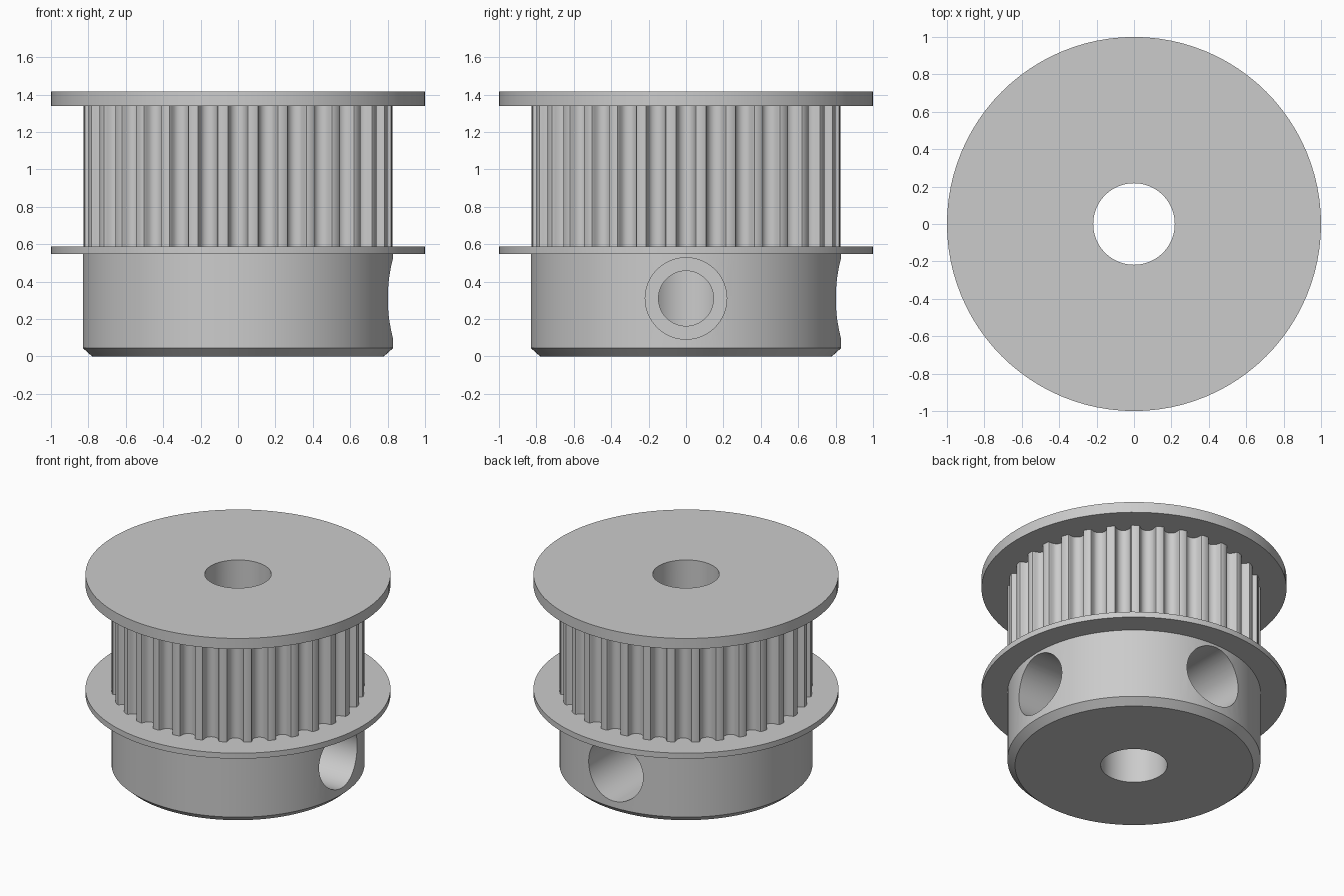
import bpy, bmesh, math
from mathutils import Matrix

cube = bpy.data.objects.get("Cube")
if cube:
    bpy.data.objects.remove(cube, do_unlink=True)

BORE, FLANGE, HUB, TOOTH_TIP = 0.218, 1.0, 0.83, 0.827
TEETH = 32
SEGMENTS = 96

grey = bpy.data.materials.new("plain grey")
grey.use_nodes = True
grey.diffuse_color = (0.6, 0.6, 0.6, 1)
grey.node_tree.nodes["Principled BSDF"].inputs["Base Color"].default_value = (0.6, 0.6, 0.6, 1)


def loft(name, loops, closed=True):
    """Bridge equal-length loops of points; closed joins the last to the first."""
    bm = bmesh.new()
    rings = [[bm.verts.new(p) for p in loop] for loop in loops]
    count = len(rings[0])
    pairs = list(zip(rings, rings[1:]))
    if closed:
        pairs.append((rings[-1], rings[0]))
    else:
        bm.faces.new(rings[0])
        bm.faces.new(rings[-1])
    for a, b in pairs:
        for i in range(count):
            j = (i + 1) % count
            bm.faces.new((a[i], a[j], b[j], b[i]))
    bmesh.ops.recalc_face_normals(bm, faces=bm.faces)
    mesh = bpy.data.meshes.new(name)
    bm.to_mesh(mesh)
    bm.free()
    mesh.materials.append(grey)
    obj = bpy.data.objects.new(name, mesh)
    bpy.context.collection.objects.link(obj)
    return obj


def circle(radius, z, angles=None):
    angles = angles or [math.tau * i / SEGMENTS for i in range(SEGMENTS)]
    return [(radius * math.cos(a), radius * math.sin(a), z) for a in angles]


def lathe(name, profile, closed=True):
    return loft(name, [circle(r, z) for r, z in profile], closed)


def smooth(obj):
    bpy.ops.object.select_all(action="DESELECT")
    obj.select_set(True)
    bpy.context.view_layer.objects.active = obj
    bpy.ops.object.shade_smooth_by_angle(angle=math.radians(30))


# Hub with a chamfered lower rim
hub = lathe("hub", [(BORE, 0), (0.78, 0), (HUB, 0.045), (HUB, 0.547), (BORE, 0.547)])

# Two stepped set screw holes, towards the left side and the back
turns = (Matrix.Rotation(math.pi / 2, 4, "Y"), Matrix.Rotation(-math.pi / 2, 4, "X"))
for turn in turns:
    cutter = lathe("screw_hole_cutter",
                   [(0.147, 0.05), (0.147, 0.33), (0.218, 0.33), (0.218, 1.1)], closed=False)
    cutter.data.transform(Matrix.Translation((0, 0, 0.31)) @ turn)
    cutter.hide_render = True
    cut = hub.modifiers.new("screw_hole", "BOOLEAN")
    cut.operation = "DIFFERENCE"
    cut.solver = "EXACT"
    cut.object = cutter
    bpy.context.view_layer.objects.active = hub
    bpy.ops.object.modifier_apply(modifier=cut.name)
    bpy.data.objects.remove(cutter, do_unlink=True)

# Flanges either side of the belt track
flanges = []
for name, low, high in (("lower_flange", 0.547, 0.587), ("upper_flange", 1.34, 1.417)):
    flanges.append(lathe(name, [(BORE, low), (FLANGE, low), (FLANGE, high), (BORE, high)]))

# Toothed belt track: half a rounded groove as (half width, depth), mirrored and repeated
half = [(0.062, 0), (0.054, 0.003), (0.05, 0.011), (0.048, 0.02), (0.042, 0.037),
        (0.0375, 0.045), (0.03, 0.053), (0.02, 0.059), (0.01, 0.0625)]
groove = [(-w, d) for w, d in half] + [(0, 0.0637)] + half[::-1]
outline = []
for i in range(TEETH):
    for w, d in groove:
        x = TOOTH_TIP - d
        outline.append((math.hypot(x, w), math.atan2(w, x) + math.tau * i / TEETH))
angles = [a for r, a in outline]


def outer(z):
    return [(r * math.cos(a), r * math.sin(a), z) for r, a in outline]


low, high = 0.587, 1.34
track = loft("toothed_track",
             [circle(BORE, low, angles), outer(low), outer(high), circle(BORE, high, angles)])

for part in (hub, track, *flanges):
    smooth(part)
